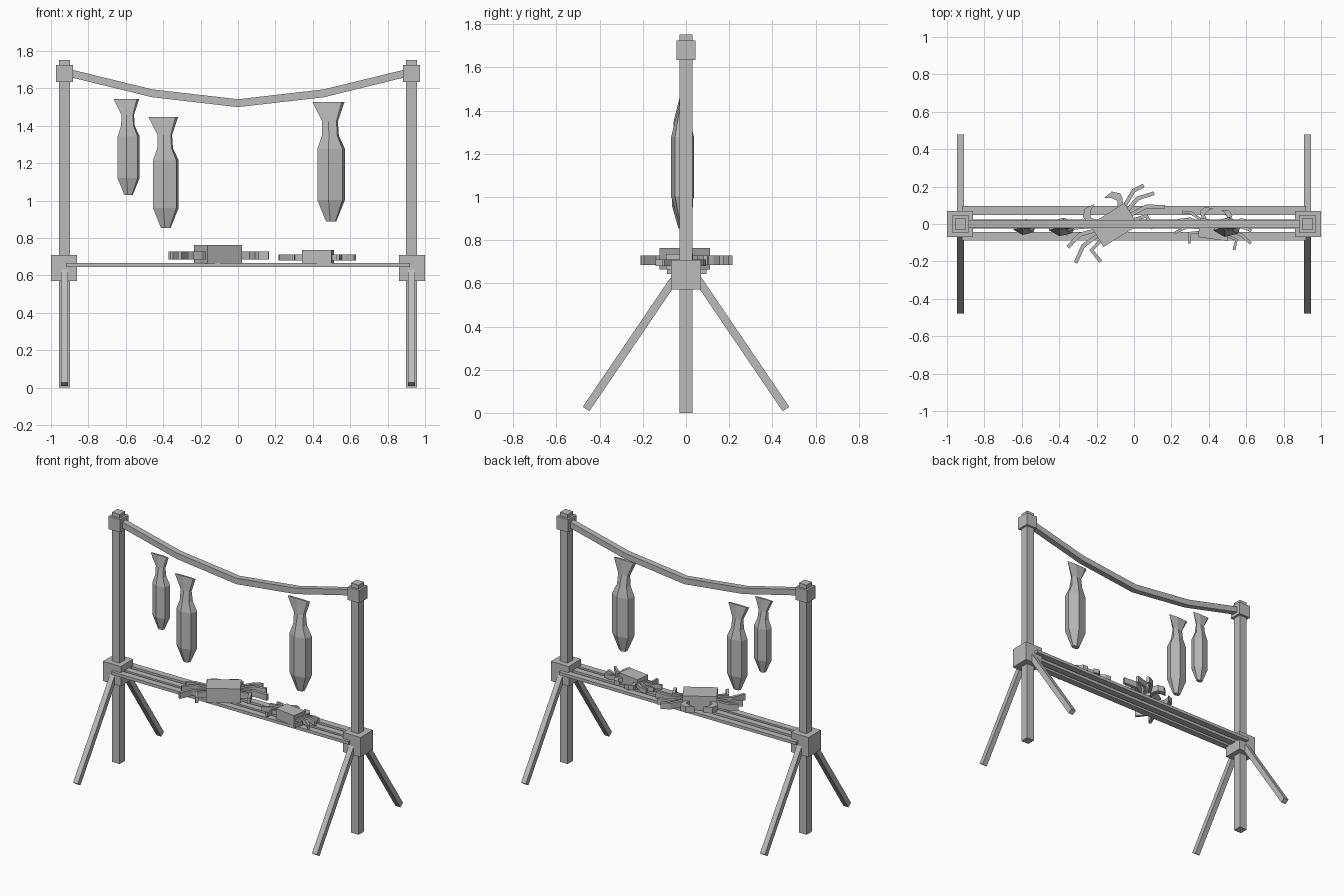
import bpy, bmesh, math
from mathutils import Vector, Matrix

if "Cube" in bpy.data.objects:
    bpy.data.objects.remove(bpy.data.objects["Cube"])

grey = bpy.data.materials.new("grey")
grey.diffuse_color = (0.5, 0.5, 0.5, 1)
grey.use_nodes = True
grey.node_tree.nodes["Principled BSDF"].inputs["Base Color"].default_value = grey.diffuse_color


def finish(bm, name, matrix=Matrix()):
    bmesh.ops.transform(bm, matrix=matrix, verts=bm.verts)
    bmesh.ops.recalc_face_normals(bm, faces=bm.faces)
    mesh = bpy.data.meshes.new(name)
    bm.to_mesh(mesh)
    bm.free()
    mesh.materials.append(grey)
    obj = bpy.data.objects.new(name, mesh)
    bpy.context.collection.objects.link(obj)
    return obj


def add_loft(bm, rings):
    """Skin a list of equal-sized rings and cap both ends."""
    vs = [[bm.verts.new(p) for p in r] for r in rings]
    n = len(vs[0])
    for a, b in zip(vs, vs[1:]):
        for i in range(n):
            j = (i + 1) % n
            bm.faces.new((a[i], a[j], b[j], b[i]))
    bm.faces.new(vs[0])
    bm.faces.new(vs[-1])


def add_box(bm, center, size):
    m = Matrix.Translation(center) @ Matrix.Diagonal((*size, 1))
    bmesh.ops.create_cube(bm, size=1, matrix=m)


def box(name, center, size):
    bm = bmesh.new()
    add_box(bm, center, size)
    finish(bm, name)


def prism(bm, outline, z0, z1):
    add_loft(bm, [[(x, y, z) for x, y in outline] for z in (z0, z1)])


def strut(name, a, b, width):
    """Square bar between two points."""
    a, b = Vector(a), Vector(b)
    d = b - a
    bm = bmesh.new()
    add_box(bm, (0, 0, 0), (width, width, d.length))
    finish(bm, name, Matrix.Translation((a + b) / 2) @ d.to_track_quat('Z', 'X').to_matrix().to_4x4())


# Posts with joint blocks and splayed legs
for side, s in (("left", -1), ("right", 1)):
    x = 0.928 * s
    box(side + "_post", (x, 0, 0.876), (0.06, 0.06, 1.752))
    box(side + "_top_block", (x, 0, 1.68), (0.09, 0.09, 0.09))
    box(side + "_joint_block", (0.931 * s, 0, 0.64), (0.138, 0.138, 0.138))
    for end, t in (("front", -1), ("back", 1)):
        strut(f"{side}_{end}_leg", (x, 0.03 * t, 0.655), (x, 0.463 * t, 0.018), 0.037)

# Shelf slats
for name, y in (("front_slat", -0.066), ("middle_slat", 0), ("back_slat", 0.072)):
    box(name, (0, y, 0.655), (1.84, 0.046, 0.021))

# Sagging top beam
path = [(-0.925, 1.688), (-0.46, 1.574), (0, 1.521), (0.46, 1.574), (0.925, 1.688)]
bm = bmesh.new()
h = 0.021
add_loft(bm, [[(x, -h, z - h), (x, h, z - h), (x, h, z + h), (x, -h, z + h)] for x, z in path])
finish(bm, "sagging_beam")


# Hanging fish: height fraction, half width, half depth, sideways shift
FISH = [(0, 0.027, 0.02, 0), (0.18, 0.0735, 0.053, 0), (0.61, 0.0735, 0.053, 0),
        (0.72, 0.045, 0.036, -0.004), (0.84, 0.042, 0.017, -0.006), (1, 0.085, 0.008, -0.014)]


def fish(name, x, z, length):
    s = length / 0.637
    angles = [math.radians(20 + 60 * i) for i in range(6)]
    rings = [[(x + s * (dx + w * math.cos(a) / 0.94), -0.016 + s * d * math.sin(a) / 0.985, z + f * length)
              for a in angles] for f, w, d, dx in FISH]
    bm = bmesh.new()
    add_loft(bm, rings)
    finish(bm, name)


fish("left_fish", -0.585, 1.029, 0.514)
fish("middle_fish", -0.386, 0.853, 0.594)
fish("right_fish", 0.498, 0.888, 0.638)

# Crabs: hip, knee and tip of each leg on one side, then the claw outline
LEGS = [((0.09, 0.05), (0.187, 0.1), (0.247, 0.095)), ((0.09, 0.025), (0.183, 0.053), (0.272, 0.03)),
        ((0.09, 0), (0.2, -0.008), (0.281, -0.063)), ((0.09, -0.03), (0.173, -0.05), (0.165, -0.127))]
CLAW = [(0.115, 0.095), (0.118, 0.125), (0.085, 0.157), (0.03, 0.15), (0.062, 0.132), (0.085, 0.1)]
ARM = [(0.06, 0.06), (0.095, 0.06), (0.115, 0.1), (0.09, 0.11)]


def crab(name, x, y, angle, scale):
    bm = bmesh.new()
    add_box(bm, (0, 0, 0.05), (0.218, 0.14, 0.1))
    for s in (-1, 1):
        for outline in (CLAW, ARM):
            prism(bm, [(s * px, py) for px, py in outline], 0.022, 0.065)
        for points in LEGS:
            hip, knee, tip = [Vector((s * px, py)) for px, py in points]
            n1 = (knee - hip).normalized().orthogonal() * 0.01
            n2 = (tip - knee).normalized().orthogonal() * 0.01
            nk = (n1 + n2).normalized() * 0.011
            prism(bm, [hip - n1, knee - nk, tip - n2, tip + n2, knee + nk, hip + n1], 0.022, 0.065)
    finish(bm, name, Matrix.Translation((x, y, 0.664)) @ Matrix.Rotation(math.radians(angle), 4, 'Z')
           @ Matrix.Scale(scale, 4))


crab("large_crab", -0.107, -0.005, 32, 1)
crab("small_crab", 0.428, -0.03, -8, 0.73)
